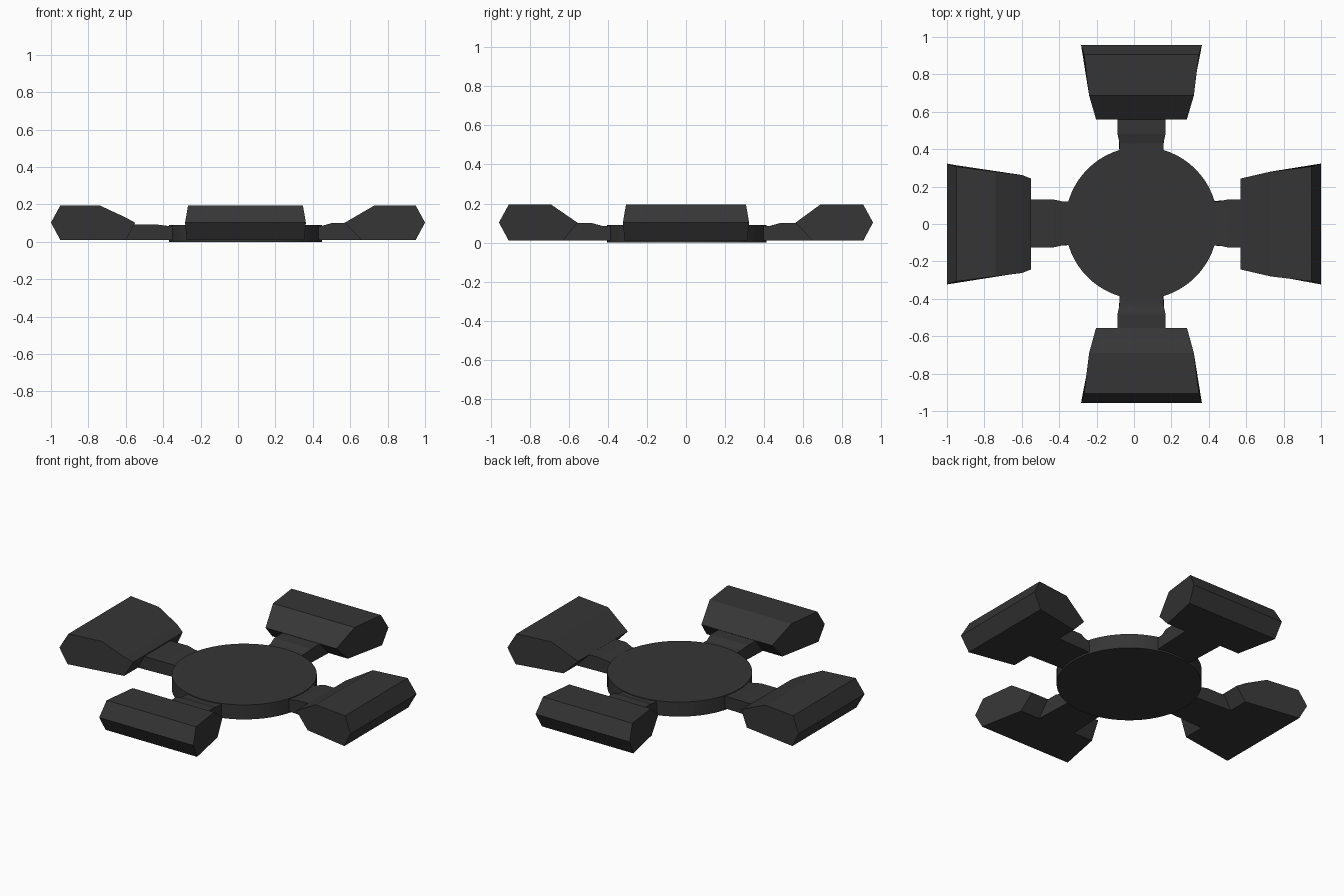
import bpy, bmesh, math
from mathutils import Matrix

if "Cube" in bpy.data.objects:
    bpy.data.objects.remove(bpy.data.objects["Cube"])

mat = bpy.data.materials.new("dark grey")
mat.diffuse_color = (0.036, 0.036, 0.036, 1)
mat.use_nodes = True
mat.node_tree.nodes["Principled BSDF"].inputs["Base Color"].default_value = mat.diffuse_color


def finish(name, bm):
    bmesh.ops.recalc_face_normals(bm, faces=bm.faces)
    me = bpy.data.meshes.new(name)
    bm.to_mesh(me)
    bm.free()
    me.materials.append(mat)
    ob = bpy.data.objects.new(name, me)
    bpy.context.collection.objects.link(ob)
    return ob


def slab(name, profile, angle, cx, cy):
    """Side profile of (radius, height, half width), spun to its direction."""
    bm = bmesh.new()
    sides = [[bm.verts.new((r, s * w, z)) for r, z, w in profile] for s in (-1, 1)]
    n = len(profile)
    bm.faces.new(sides[0])
    bm.faces.new(sides[1][::-1])
    for i in range(n):
        j = (i + 1) % n
        bm.faces.new((sides[0][i], sides[0][j], sides[1][j], sides[1][i]))
    bmesh.ops.transform(bm, verts=bm.verts,
                        matrix=Matrix.Translation((cx, cy, 0)) @ Matrix.Rotation(math.radians(angle), 4, 'Z'))
    return finish(name, bm)


def pod(inner, shoulder, outer, foot, mid=()):
    return [(foot, 0.01, 0.26), (inner, 0.102, 0.243), *mid,
            (shoulder, 0.195, 0.28), (outer - 0.05, 0.195, 0.307),
            (outer, 0.103, 0.323), (outer - 0.05, 0.01, 0.314)]


def arm(inner, foot, step, z):
    return [(0.33, 0.01, 0.115), (0.33, 0.085, 0.115), (step - 0.05, 0.086, 0.117),
            (step, z, 0.128), (inner + 0.01, z, 0.128), (foot + 0.01, 0.01, 0.128)]


# Central round hub
bm = bmesh.new()
bmesh.ops.create_cone(bm, cap_ends=True, segments=64, radius1=0.408, radius2=0.408, depth=0.09,
                      matrix=Matrix.Translation((0.04, 0.005, 0.045)))
hub = finish("hub", bm)
bpy.context.view_layer.objects.active = hub
hub.select_set(True)
bpy.ops.object.shade_smooth_by_angle(angle=math.radians(30))

# Four flared pods with connecting arms
left_mid = [(0.60, 0.13, 0.262)]
for side, angle, cx, dims, mid, step, z in (
        ("right", 0, 0, (0.57, 0.73, 1.0, 0.66), (), 0.50, 0.10),
        ("left", 180, 0, (0.55, 0.74, 1.0, 0.60), left_mid, 0.43, 0.092),
        ("back", 90, 0.04, (0.56, 0.687, 0.957, 0.65), (), 0.48, 0.10),
        ("front", -90, 0.04, (0.555, 0.69, 0.957, 0.63), (), 0.48, 0.10)):
    slab(side + "_pod", pod(*dims, mid), angle, cx, 0)
    slab(side + "_arm", arm(dims[0], dims[3], step, z), angle, cx, 0.003 if cx == 0 else 0)
